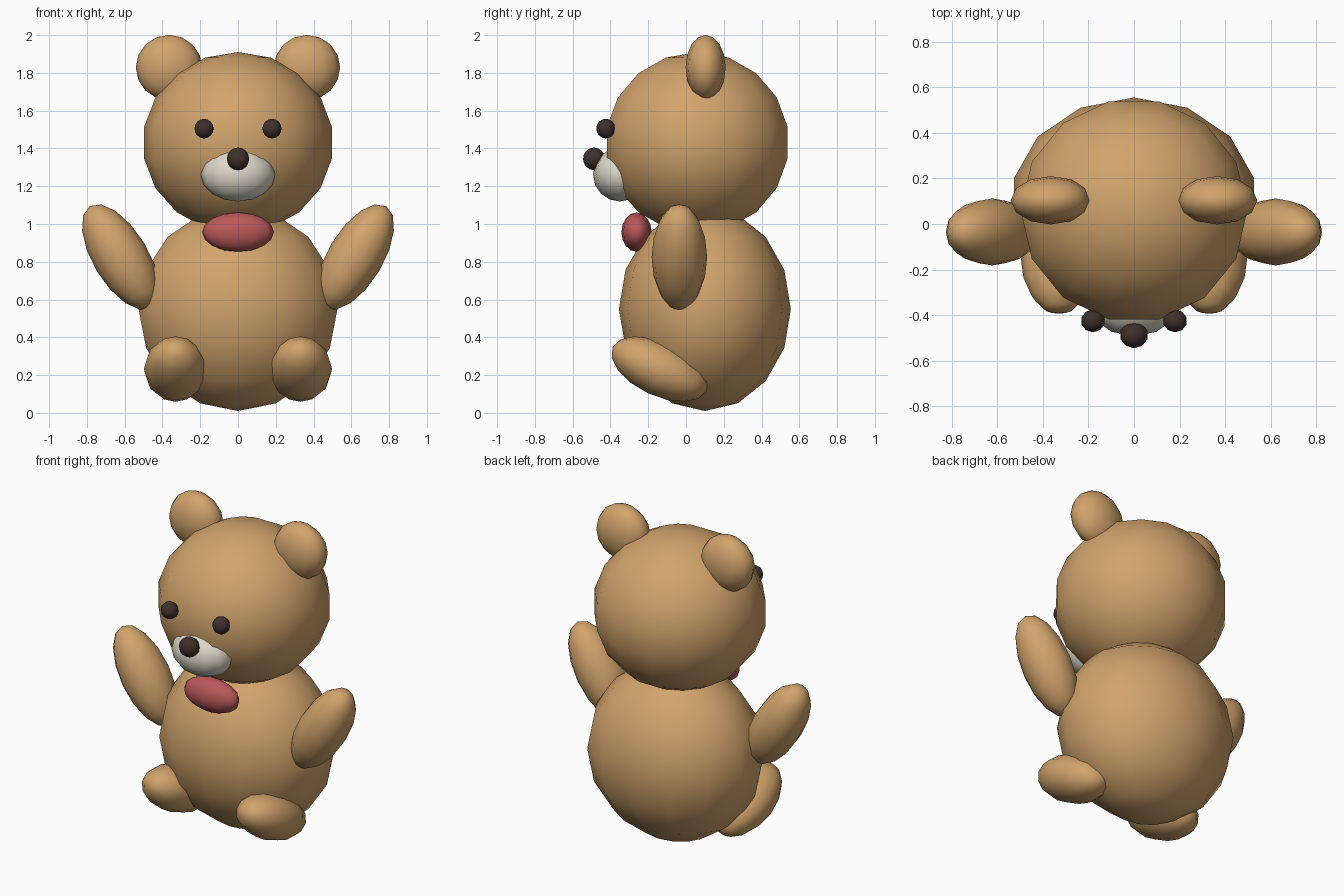
import bpy
from math import radians
from mathutils import Matrix

if "Cube" in bpy.data.objects:
    bpy.data.objects.remove(bpy.data.objects["Cube"])


def material(name, rgb):
    m = bpy.data.materials.new(name)
    m.diffuse_color = (*rgb, 1)
    m.use_nodes = True
    m.node_tree.nodes["Principled BSDF"].inputs["Base Color"].default_value = m.diffuse_color
    return m


FUR = material("fur", (0.64, 0.37, 0.15))
CREAM = material("cream", (0.72, 0.68, 0.58))
DARK = material("dark", (0.05, 0.03, 0.025))
RED = material("red", (0.50, 0.10, 0.10))


def ellipsoid(name, loc, radii, mat, segs=12, rings=8, rot=(0, 0, 0), spin=0):
    """Smooth low-poly ball; spin turns the facets about the pole."""
    bpy.ops.mesh.primitive_uv_sphere_add(segments=segs, ring_count=rings, radius=1)
    ob = bpy.context.object
    ob.name = name
    ob.data.transform(Matrix.Diagonal((*radii, 1)) @ Matrix.Rotation(radians(spin), 4, 'Z'))
    ob.location = loc
    ob.rotation_euler = [radians(a) for a in rot]
    ob.data.materials.append(mat)
    bpy.ops.object.shade_smooth()
    return ob


# Body and head
ellipsoid("body", (0, 0.1, 0.55), (0.54, 0.455, 0.54), FUR, 14, 8)
ellipsoid("head", (0, 0.06, 1.43), (0.505, 0.498, 0.48), FUR, 14, 9, spin=90)

# Face
ellipsoid("muzzle", (0, -0.35, 1.262), (0.197, 0.142, 0.143), CREAM)
ellipsoid("nose", (0, -0.487, 1.345), (0.062, 0.058, 0.06), DARK, 10, 8)

# Bow at the neck
ellipsoid("bow", (0, -0.262, 0.957), (0.19, 0.08, 0.104), RED)

# Paired parts
for s, side in ((-1, "left"), (1, "right")):
    ellipsoid("eye_" + side, (s * 0.18, -0.425, 1.505), (0.053, 0.05, 0.052), DARK, 10, 8)
    ellipsoid("ear_" + side, (s * 0.365, 0.104, 1.828), (0.176, 0.106, 0.173), FUR)
    ellipsoid("arm_" + side, (s * 0.622, -0.035, 0.825), (0.146, 0.147, 0.315), FUR,
              rot=(0, s * 31, 0))
    # Leg pole runs forward and slightly up
    ellipsoid("leg_" + side, (s * 0.33, -0.14, 0.232), (0.168, 0.142, 0.275), FUR,
              rot=(65, 0, 0))
